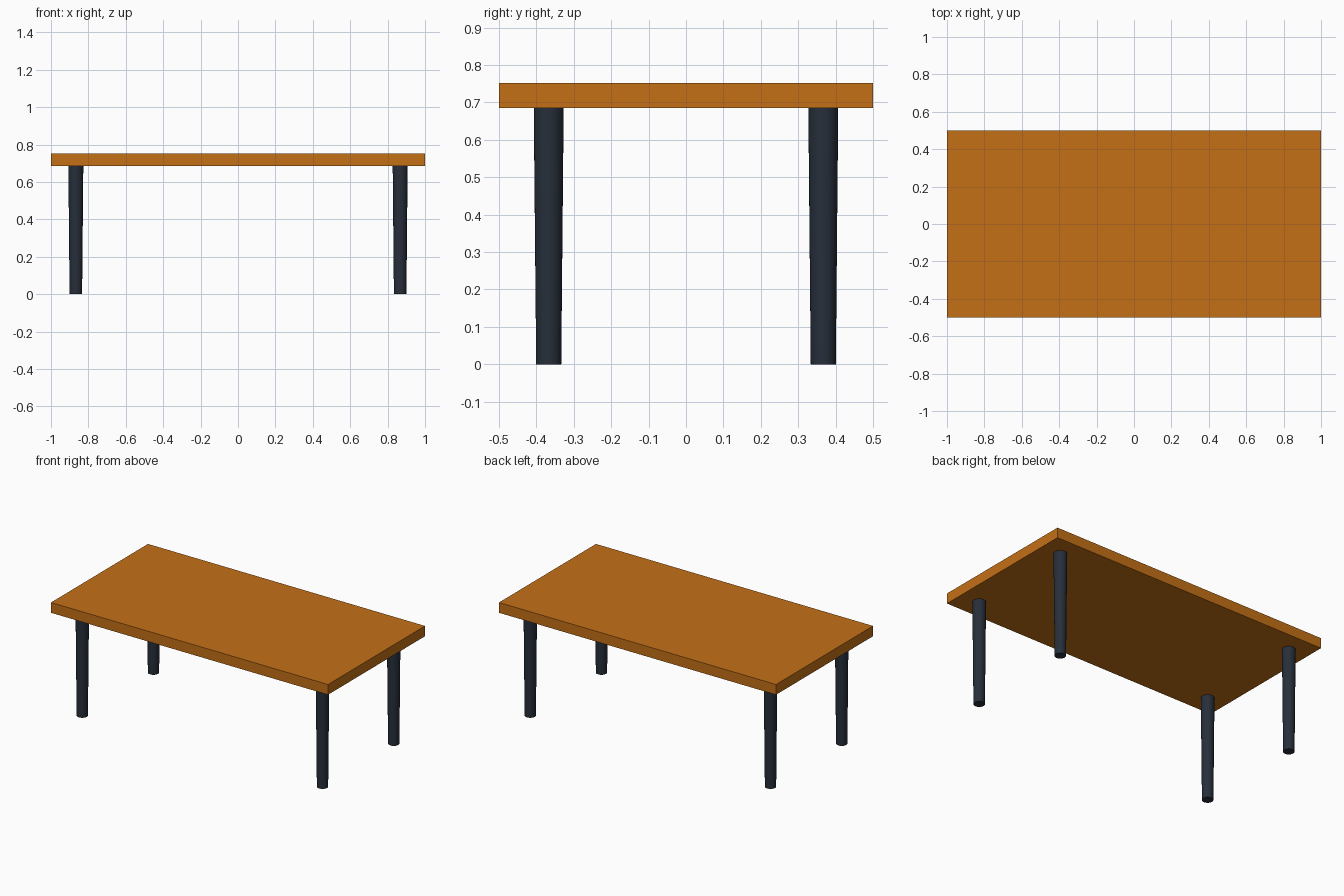
import bpy
import math

if "Cube" in bpy.data.objects:
    bpy.data.objects.remove(bpy.data.objects["Cube"])

TOP_Z, THICK = 0.752, 0.067
LEG_H = TOP_Z - THICK


def material(name, color):
    mat = bpy.data.materials.new(name)
    mat.diffuse_color = (*color, 1.0)
    mat.use_nodes = True
    mat.node_tree.nodes["Principled BSDF"].inputs["Base Color"].default_value = mat.diffuse_color
    return mat


wood = material("warm_wood", (0.55, 0.16, 0.008))
dark = material("dark_metal", (0.02, 0.028, 0.042))

# Tabletop slab
bpy.ops.mesh.primitive_cube_add(size=1, location=(0, 0, TOP_Z - THICK / 2))
top = bpy.context.object
top.name = "tabletop"
top.scale = (2.0, 1.0, THICK)
bpy.ops.object.transform_apply(location=False, rotation=False, scale=True)
top.data.materials.append(wood)

# Four round legs, tapering towards the floor
for side, sx in (("left", -1), ("right", 1)):
    for end, sy in (("front", -1), ("back", 1)):
        bpy.ops.mesh.primitive_cone_add(
            vertices=32, radius1=0.0335, radius2=0.04, depth=LEG_H,
            location=(sx * 0.867, sy * 0.367, LEG_H / 2))
        leg = bpy.context.object
        leg.name = f"{end}_{side}_leg"
        leg.data.materials.append(dark)
        bpy.ops.object.shade_smooth_by_angle(angle=math.radians(30))
